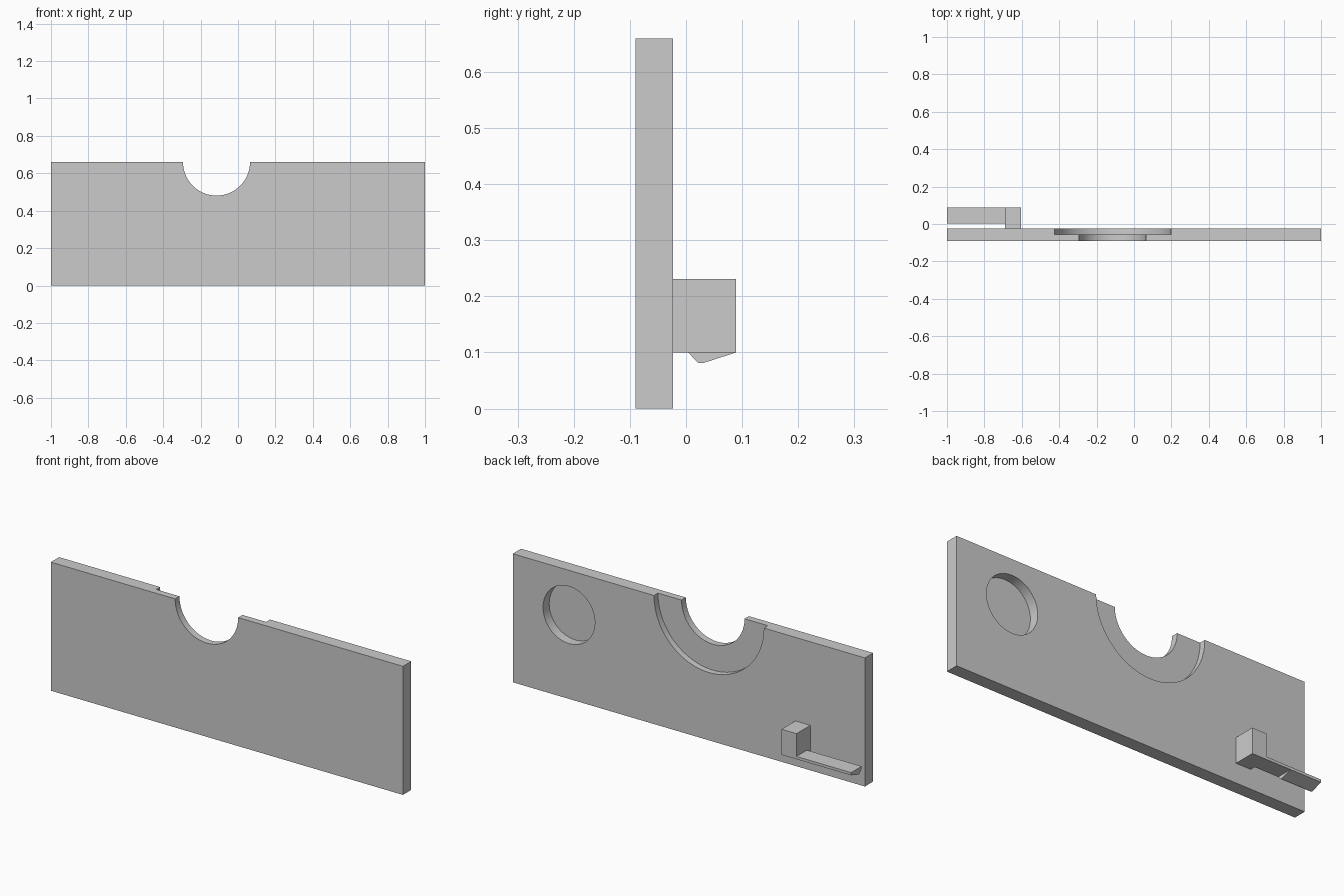
import bpy, bmesh, math

if "Cube" in bpy.data.objects:
    bpy.data.objects.remove(bpy.data.objects["Cube"])

FRONT, BACK, TOP = -0.09, -0.023, 0.66


def add_box(name, x0, x1, y0, y1, z0, z1):
    bpy.ops.mesh.primitive_cube_add(size=1, location=((x0 + x1) / 2, (y0 + y1) / 2, (z0 + z1) / 2))
    ob = bpy.context.object
    ob.name = name
    ob.scale = (x1 - x0, y1 - y0, z1 - z0)
    bpy.ops.object.transform_apply(location=True, rotation=True, scale=True)
    return ob


def cut_round(target, name, x, z, radius, y0, y1):
    """Cut a round recess along y, from y0 to y1."""
    bpy.ops.mesh.primitive_cylinder_add(vertices=96, radius=radius, depth=y1 - y0,
                                        location=(x, (y0 + y1) / 2, z),
                                        rotation=(math.pi / 2, 0, 0))
    cutter = bpy.context.object
    cutter.name = name
    cutter.hide_render = True
    mod = target.modifiers.new(name, 'BOOLEAN')
    mod.operation, mod.solver, mod.object = 'DIFFERENCE', 'EXACT', cutter
    bpy.context.view_layer.objects.active = target
    bpy.ops.object.modifier_apply(modifier=mod.name)
    bpy.data.objects.remove(cutter, do_unlink=True)


def extrude_x(name, profile, x0, x1):
    """Extrude a (y, z) profile along x."""
    bm = bmesh.new()
    face = bm.faces.new([bm.verts.new((x0, y, z)) for y, z in profile])
    out = bmesh.ops.extrude_face_region(bm, geom=[face])
    moved = [v for v in out['geom'] if isinstance(v, bmesh.types.BMVert)]
    bmesh.ops.translate(bm, vec=(x1 - x0, 0, 0), verts=moved)
    bmesh.ops.recalc_face_normals(bm, faces=bm.faces)
    mesh = bpy.data.meshes.new(name)
    bm.to_mesh(mesh)
    bm.free()
    ob = bpy.data.objects.new(name, mesh)
    bpy.context.collection.objects.link(ob)
    return ob


# Plate with stepped half-round notch and blind round pocket at the back
plate = add_box("plate", -1, 1, FRONT, BACK, 0, TOP)
cut_round(plate, "notch", -0.115, TOP, 0.179, FRONT - 0.1, BACK + 0.1)
cut_round(plate, "notch_step", -0.114, TOP, 0.312, -0.055, BACK + 0.1)
cut_round(plate, "pocket", 0.681, 0.431, 0.147, BACK - 0.05, BACK + 0.1)
bpy.ops.object.select_all(action='DESELECT')
plate.select_set(True)
bpy.context.view_layer.objects.active = plate
bpy.ops.object.shade_smooth_by_angle(angle=math.radians(30))

# Latch: mounting block and thin arm
add_box("latch_block", -0.69, -0.605, BACK, 0.089, 0.1, 0.231)
add_box("latch_arm", -0.825, -0.69, 0.004, 0.089, 0.1, 0.114)

# Arm end with wedge-shaped catch below
extrude_x("latch_catch", [(0.004, 0.114), (0.004, 0.1), (0.02, 0.083), (0.024, 0.081),
                          (0.03, 0.081), (0.089, 0.1), (0.089, 0.114)], -1, -0.825)
